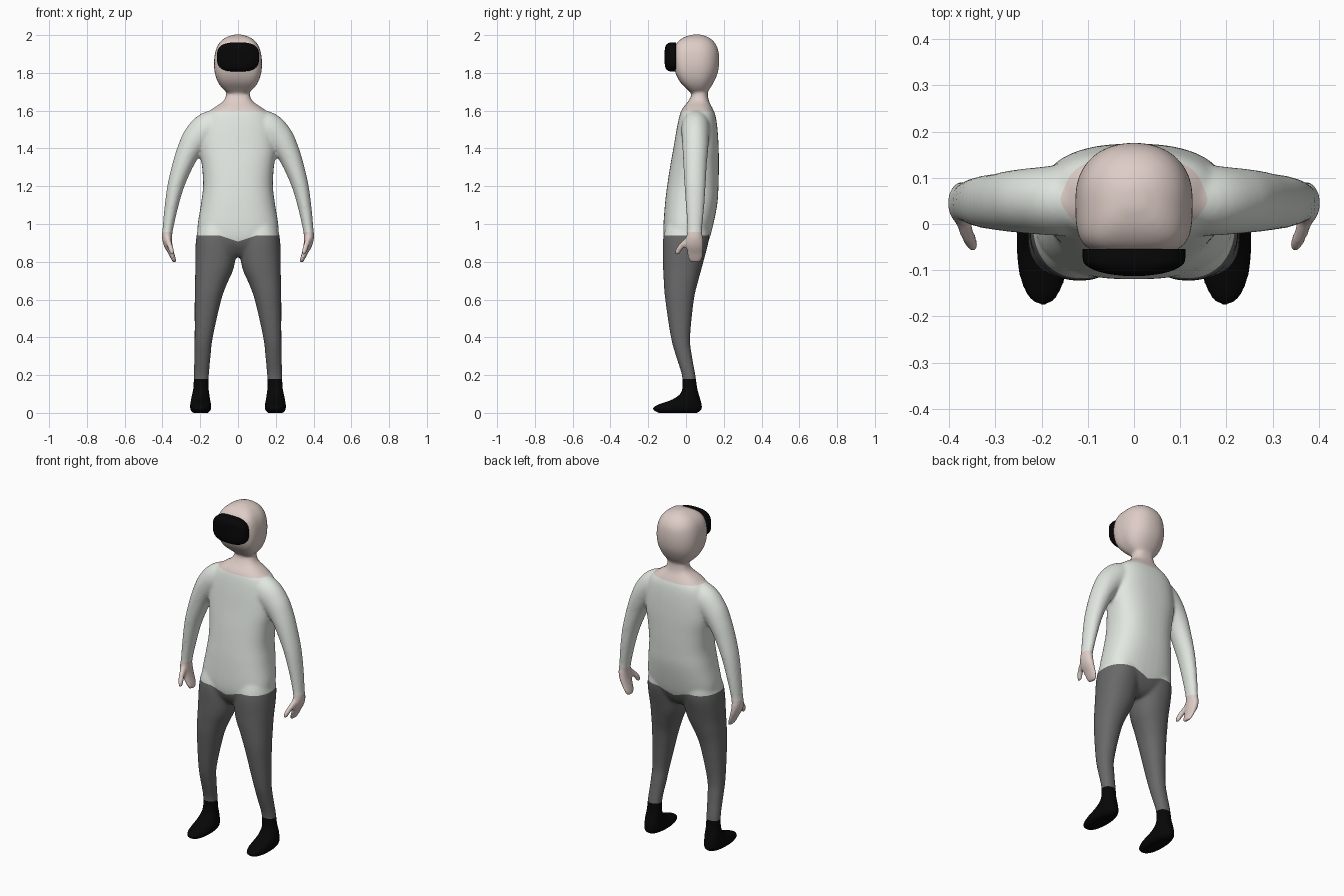
import bpy, bmesh, math
from mathutils import Vector, Matrix

cube = bpy.data.objects.get("Cube")
if cube:
    bpy.data.objects.remove(cube)


def material(name, rgb):
    m = bpy.data.materials.new(name)
    m.use_nodes = True
    m.diffuse_color = (*rgb, 1)
    m.node_tree.nodes["Principled BSDF"].inputs["Base Color"].default_value = (*rgb, 1)
    return m


skin = material("skin", (0.73, 0.61, 0.57))
shirt = material("pale_shirt", (0.76, 0.80, 0.75))
trousers = material("grey_trousers", (0.14, 0.14, 0.14))
black = material("black", (0.002, 0.002, 0.002))


def spline(a, b, c, d, t):
    return 0.5 * (2 * b + (c - a) * t + (2 * a - 5 * b + 4 * c - d) * t * t
                  + (3 * b - a - 3 * c + d) * t ** 3)


def loft(bm, rings, side=1, power=2.0, front_power=None, steps=5, segments=40):
    """Skin smooth rings of (z, x, half width, front y, back y)."""
    pts = [rings[0]] + rings + [rings[-1]]
    path = []
    for i in range(len(rings) - 1):
        for s in range(steps):
            path.append([spline(*v, s / steps) for v in zip(*pts[i:i + 4])])
    path.append(list(rings[-1]))
    loops = []
    for i, (z, x, rx, front, back) in enumerate(path):
        p, q = path[max(i - 1, 0)], path[min(i + 1, len(path) - 1)]
        # tilt each ring square to the path, seen from the front
        along = Vector((q[1] - p[1], q[0] - p[0])).normalized()
        flip = 1 if along.y > 0 else -1
        across = Vector((along.y, -along.x)) * flip
        loop = []
        for k in range(segments):
            a = math.tau * k / segments
            c, s = math.cos(a), math.sin(a)
            n = front_power if front_power and s < 0 else power
            u = math.copysign(abs(c) ** (2 / n), c) * rx
            v = math.copysign(abs(s) ** (2 / n), s) * (back - front) / 2
            loop.append(bm.verts.new((side * (x + across.x * u),
                                      (front + back) / 2 + v, z + across.y * u)))
        loops.append(loop)
    faces = [bm.faces.new(loops[0]), bm.faces.new(loops[-1])]
    for a, b in zip(loops, loops[1:]):
        for k in range(segments):
            n = (k + 1) % segments
            faces.append(bm.faces.new((a[k], a[n], b[n], b[k])))
    bmesh.ops.recalc_face_normals(bm, faces=faces)


def add_object(name, bm):
    mesh = bpy.data.meshes.new(name)
    bm.to_mesh(mesh)
    bm.free()
    obj = bpy.data.objects.new(name, mesh)
    bpy.context.collection.objects.link(obj)
    return obj


# Section lists: z, x, half width, front y, back y
torso = [(0.825, 0, 0.05, -0.06, 0.05), (0.85, 0, 0.11, -0.085, 0.085),
         (0.90, 0, 0.19, -0.112, 0.115),
         (0.97, 0, 0.215, -0.12, 0.138), (1.1, 0, 0.197, -0.112, 0.165),
         (1.2, 0, 0.185, -0.10, 0.172), (1.3, 0, 0.19, -0.085, 0.174),
         (1.4, 0, 0.203, -0.067, 0.173), (1.5, 0, 0.195, -0.05, 0.167),
         (1.57, 0, 0.175, -0.035, 0.157), (1.61, 0, 0.135, -0.02, 0.142),
         (1.65, 0, 0.078, 0.012, 0.122), (1.69, 0, 0.062, 0.03, 0.115),
         (1.75, 0, 0.06, 0.03, 0.11)]
head = [(1.69, 0, 0.04, 0.03, 0.11), (1.71, 0, 0.075, 0.01, 0.122),
        (1.75, 0, 0.106, -0.03, 0.147), (1.8, 0, 0.123, -0.056, 0.168),
        (1.86, 0, 0.127, -0.066, 0.176), (1.92, 0, 0.118, -0.064, 0.171),
        (1.96, 0, 0.098, -0.048, 0.152), (1.988, 0, 0.064, -0.012, 0.12),
        (2.003, 0, 0.02, 0.035, 0.08)]
leg = [(1.03, 0.1, 0.085, -0.09, 0.11), (0.93, 0.114, 0.106, -0.12, 0.123),
       (0.8, 0.122, 0.105, -0.122, 0.092),
       (0.7, 0.143, 0.086, -0.118, 0.065), (0.6, 0.16, 0.07, -0.11, 0.042),
       (0.4, 0.182, 0.048, -0.08, 0.022), (0.3, 0.188, 0.043, -0.053, 0.032),
       (0.2, 0.194, 0.04, -0.022, 0.05), (0.13, 0.196, 0.041, -0.02, 0.06),
       (0.1, 0.197, 0.046, -0.032, 0.068), (0.07, 0.198, 0.051, -0.075, 0.077),
       (0.04, 0.198, 0.056, -0.158, 0.085), (0.018, 0.198, 0.055, -0.177, 0.084),
       (-0.001, 0.198, 0.04, -0.145, 0.062)]
arm = [(1.53, 0.05, 0.085, -0.015, 0.13), (1.505, 0.15, 0.091, -0.025, 0.128),
       (1.455, 0.215, 0.079, -0.022, 0.122), (1.39, 0.259, 0.064, -0.018, 0.117),
       (1.31, 0.294, 0.054, -0.014, 0.11),
       (1.2, 0.33, 0.044, -0.008, 0.104), (1.08, 0.355, 0.035, 0, 0.096),
       (0.97, 0.372, 0.028, 0.006, 0.086), (0.93, 0.376, 0.027, 0, 0.09),
       (0.89, 0.37, 0.023, -0.002, 0.094), (0.85, 0.355, 0.016, 0.004, 0.092),
       (0.815, 0.341, 0.012, 0.01, 0.088), (0.796, 0.334, 0.008, 0.022, 0.077)]
thumb = [(0.93, 0.374, 0.018, 0, 0.05), (0.9, 0.366, 0.016, -0.03, 0.015),
         (0.87, 0.355, 0.015, -0.054, -0.015), (0.838, 0.346, 0.011, -0.063, -0.034)]

# Body: overlapping parts fused into one smooth skin
bm = bmesh.new()
loft(bm, torso, power=2.5)
loft(bm, head, power=2.2, front_power=4)
for side in (1, -1):
    loft(bm, leg, side, power=2.2)
    loft(bm, arm, side)
    loft(bm, thumb, side)
body = add_object("body", bm)
fuse = body.modifiers.new("fuse", "REMESH")
fuse.mode = "VOXEL"
fuse.voxel_size = 0.008
relax = body.modifiers.new("relax", "SMOOTH")
relax.factor = 0.5
relax.iterations = 10
graph = bpy.context.evaluated_depsgraph_get()
fused = bpy.data.meshes.new_from_object(body.evaluated_get(graph))
body.modifiers.clear()
body.data = fused
fused.materials.clear()
for m in (skin, shirt, trousers, black):
    fused.materials.append(m)

# Clothing borders: clean cuts, then colour by height
COLLAR, CUFF, HEM, SOCK = 1.597, 0.957, 0.94, 0.18
DIP, SLOPE = 0.907, 0.33
bm = bmesh.new()
bm.from_mesh(fused)


def cut(point, normal, region):
    faces = [f for f in bm.faces if region(f.calc_center_median())]
    geom = set(faces)
    for f in faces:
        geom.update(f.verts, f.edges)
    bmesh.ops.bisect_plane(bm, geom=list(geom), dist=0.0003,
                           plane_co=point, plane_no=normal)


def is_hand(c):
    return abs(c.x) > 0.29 and 0.7 < c.z < 1.1


for z in (COLLAR, SOCK):
    cut((0, 0, z), (0, 0, 1), lambda c: True)
cut((0, 0, CUFF), (0, 0, 1), is_hand)
cut((0, 0, HEM), (0, 0, 1), lambda c: not is_hand(c))
for side in (1, -1):
    cut((0, 0, DIP), (-side * SLOPE, 0, 1),
        lambda c: side * c.x > -0.01 and abs(c.x) < 0.13)

for f in bm.faces:
    c = f.calc_center_median()
    f.smooth = True
    if c.z > COLLAR or (is_hand(c) and c.z < CUFF):
        f.material_index = 0
    elif is_hand(c) or c.z > min(HEM, DIP + SLOPE * abs(c.x)):
        f.material_index = 1
    else:
        f.material_index = 2 if c.z > SOCK else 3
bm.to_mesh(fused)
bm.free()

# Visor: rounded slab with a bowed front, lofted upward then turned to face -y
bm = bmesh.new()
visor = [(0.054, 1), (0.075, 1), (0.088, 0.95), (0.101, 0.75), (0.109, 0.45), (0.113, 0.12)]
loft(bm, [(z, 0, 0.111 * s, 1.884 - 0.077 * s ** 0.4, 1.884 + 0.077 * s ** 0.4)
          for z, s in visor], power=3)
bm.transform(Matrix.Rotation(math.radians(90), 4, "X"))
for f in bm.faces:
    f.smooth = True
visor_obj = add_object("visor", bm)
visor_obj.data.materials.append(black)
